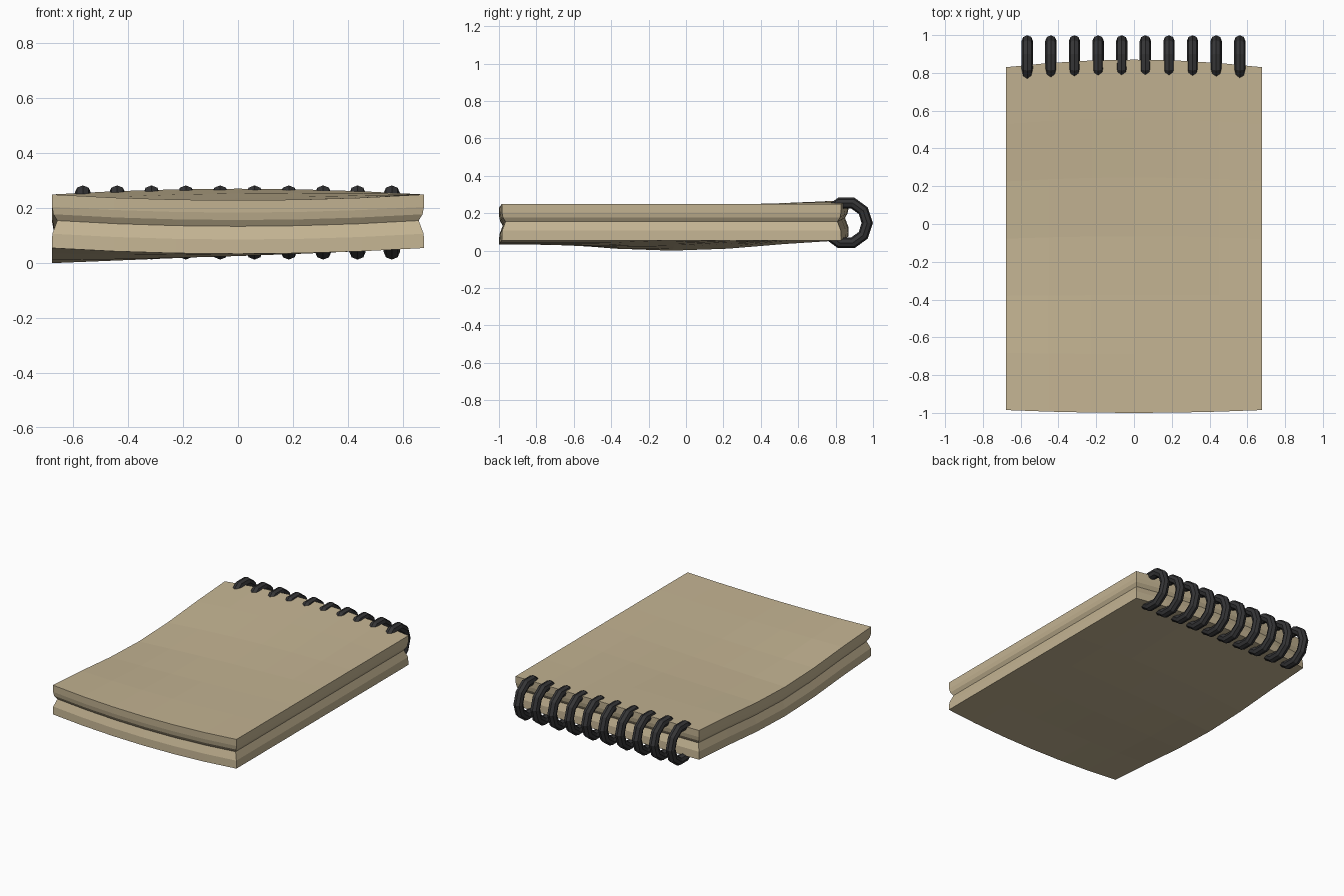
import bpy, bmesh, math

if "Cube" in bpy.data.objects:
    bpy.data.objects.remove(bpy.data.objects["Cube"])


def material(name, rgb):
    m = bpy.data.materials.new(name)
    m.diffuse_color = (*rgb, 1.0)
    m.use_nodes = True
    m.node_tree.nodes["Principled BSDF"].inputs["Base Color"].default_value = m.diffuse_color
    return m


paper = material("tan paper", (0.55, 0.455, 0.29))
wire = material("black wire", (0.035, 0.035, 0.037))

N = 6            # cells along each side of the pad
HALF_W = 0.678


def pad_point(u, v, z, inset):
    """Warped pad: front edge sags, back edge arches, left edge droops."""
    arch = 4 * u * (1 - u)
    x = (HALF_W - inset) * (2 * u - 1)
    front = -0.985 - 0.015 * arch + inset
    back = 0.83 + 0.04 * arch - inset
    y = front + (back - front) * v
    droop = max(0.0, math.sin(math.pi * v)) ** 1.5
    dz = 0.021 * arch * (2 * v - 1) - 0.055 * (1 - u) * droop
    return (x, y, z + dz)


# paper pad: top and bottom grids joined by a grooved edge profile
profile = [(0.25, 0.0), (0.205, 0.001), (0.178, 0.006), (0.155, 0.02),
           (0.107, 0.002), (0.055, 0.0)]
rim = ([(i, 0) for i in range(N)] + [(N, j) for j in range(N)]
       + [(i, N) for i in range(N, 0, -1)] + [(0, j) for j in range(N, 0, -1)])
bm = bmesh.new()
layers = []
for k, (z, inset) in enumerate(profile):
    full = k in (0, len(profile) - 1)
    cells = [(i, j) for i in range(N + 1) for j in range(N + 1)] if full else rim
    layers.append({c: bm.verts.new(pad_point(c[0] / N, c[1] / N, z, inset)) for c in cells})
for upper, lower in zip(layers, layers[1:]):
    for a, b in zip(rim, rim[1:] + rim[:1]):
        bm.faces.new((upper[a], lower[a], lower[b], upper[b]))
for layer in (layers[0], layers[-1]):
    for i in range(N):
        for j in range(N):
            bm.faces.new([layer[c] for c in ((i, j), (i + 1, j), (i + 1, j + 1), (i, j + 1))])
bmesh.ops.recalc_face_normals(bm, faces=bm.faces)
mesh = bpy.data.meshes.new("paper_pad")
bm.to_mesh(mesh)
bm.free()
mesh.materials.append(paper)
bpy.context.collection.objects.link(bpy.data.objects.new("paper_pad", mesh))

# binding rings: ten-sided loops through the back edge
for i in range(10):
    bpy.ops.mesh.primitive_torus_add(
        major_segments=10, minor_segments=8, major_radius=0.112, minor_radius=0.03,
        location=(-0.565 + 0.125 * i, 0.857, 0.148), rotation=(0, math.pi / 2, 0))
    ring = bpy.context.object
    ring.name = f"binding_ring_{i + 1}"
    # turn so that a corner points backwards
    ring.rotation_euler = (math.pi / 2, 0, math.pi / 2)
    ring.data.materials.append(wire)
